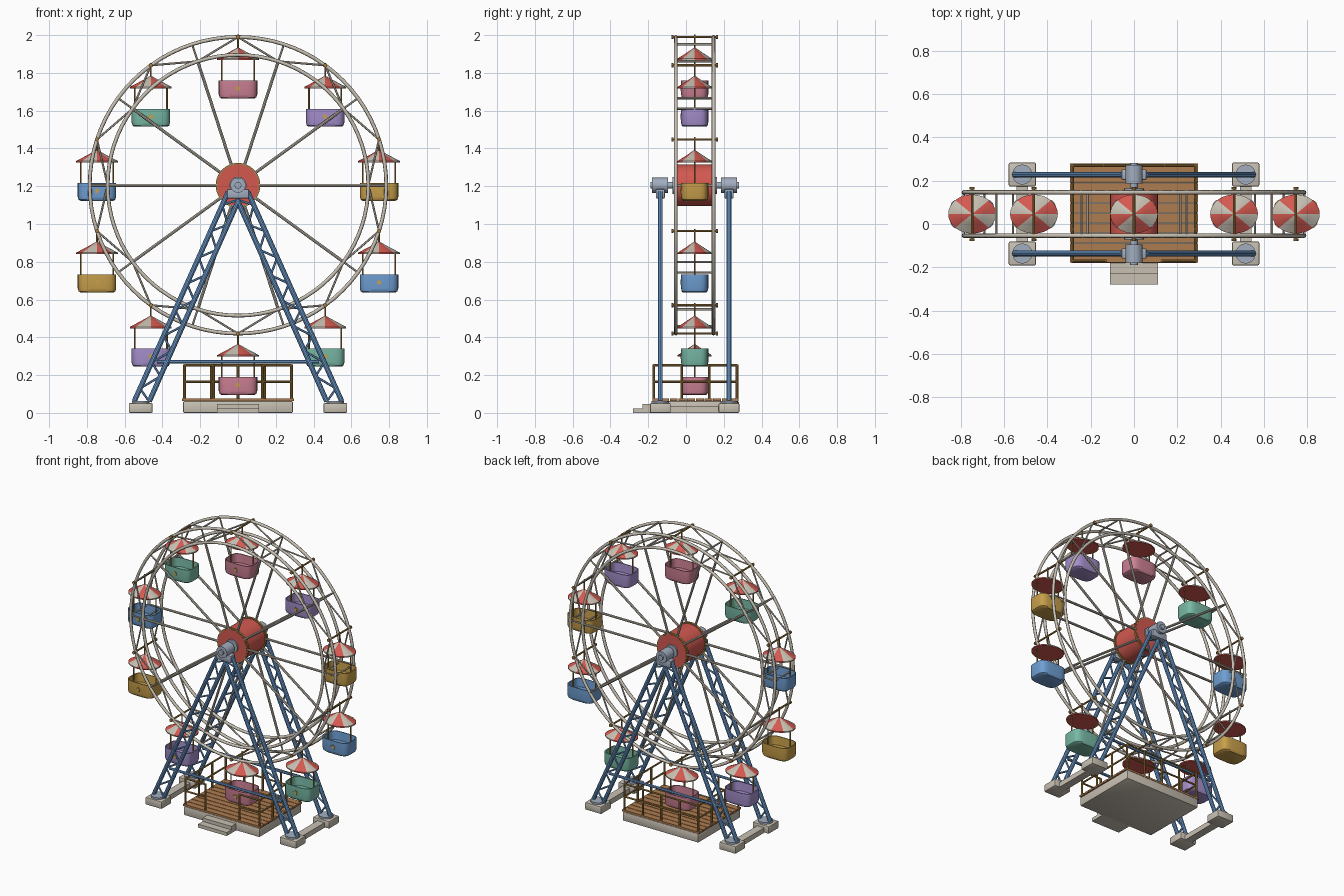
import bpy, bmesh
from math import sin, cos, pi, radians, copysign
from mathutils import Vector, Matrix

cube = bpy.data.objects.get("Cube")
if cube:
    bpy.data.objects.remove(cube, do_unlink=True)


def material(name, r, g, b):
    m = bpy.data.materials.new(name)
    m.use_nodes = True
    m.diffuse_color = (r, g, b, 1)
    m.node_tree.nodes["Principled BSDF"].inputs["Base Color"].default_value = (r, g, b, 1)
    return m


CREAM = material("cream", 0.58, 0.53, 0.45)
RED = material("red", 0.65, 0.10, 0.08)
BLUE = material("blue", 0.16, 0.35, 0.66)
STEEL = material("steel", 0.36, 0.42, 0.52)
GOLD = material("gold", 0.58, 0.35, 0.07)
BRASS = material("brass", 0.38, 0.21, 0.05)
WOOD = material("wood", 0.42, 0.20, 0.08)
PINK = material("pink", 0.61, 0.22, 0.30)
PURPLE = material("purple", 0.38, 0.28, 0.61)
GREEN = material("green", 0.19, 0.49, 0.38)

YC = 0.046          # wheel plane
HUB_Z = 1.205       # axle height
R_OUT, R_IN = 0.785, 0.69
SIDE = 0.1          # half distance between the two wheel faces
FRAME = 0.182       # half distance between the two supports


def finish(name, bm, *mats):
    bmesh.ops.recalc_face_normals(bm, faces=bm.faces)
    mesh = bpy.data.meshes.new(name)
    bm.to_mesh(mesh)
    bm.free()
    for m in mats:
        mesh.materials.append(m)
    ob = bpy.data.objects.new(name, mesh)
    bpy.context.collection.objects.link(ob)
    bpy.ops.object.select_all(action='DESELECT')
    ob.select_set(True)
    bpy.context.view_layer.objects.active = ob
    bpy.ops.object.shade_smooth_by_angle(angle=radians(35))
    return ob


def rod(bm, a, b, r, sides=8):
    a, b = Vector(a), Vector(b)
    d = b - a
    mat = Matrix.Translation((a + b) / 2) @ d.to_track_quat('Z', 'Y').to_matrix().to_4x4()
    bmesh.ops.create_cone(bm, cap_ends=True, segments=sides, radius1=r, radius2=r,
                          depth=d.length, matrix=mat)


def box(bm, lo, hi):
    lo, hi = Vector(lo), Vector(hi)
    mat = Matrix.Translation((lo + hi) / 2) @ Matrix.Diagonal((*(hi - lo), 1))
    bmesh.ops.create_cube(bm, size=1, matrix=mat)


def rods(name, mat, segments, r, sides=8):
    bm = bmesh.new()
    for a, b in segments:
        rod(bm, a, b, r, sides)
    return finish(name, bm, mat)


def boxes(name, mat, pairs, bevel=0):
    bm = bmesh.new()
    for lo, hi in pairs:
        box(bm, lo, hi)
    if bevel:
        bmesh.ops.bevel(bm, geom=bm.edges[:], offset=bevel, segments=2, affect='EDGES', profile=0.5)
    return finish(name, bm, mat)


def loft(bm, loops):
    rings = [[bm.verts.new(p) for p in loop] for loop in loops]
    n = len(rings[0])
    for a, b in zip(rings, rings[1:]):
        for i in range(n):
            j = (i + 1) % n
            bm.faces.new((a[i], a[j], b[j], b[i]))
    return rings


def on_wheel(deg, r, y=0.0):
    t = radians(deg)
    return Vector((r * cos(t), YC + y, HUB_Z + r * sin(t)))


# Wheel rims: two tubes on each face
for side, label in ((-1, "front"), (1, "back")):
    for r, part in ((R_OUT, "outer"), (R_IN, "inner")):
        bpy.ops.mesh.primitive_torus_add(
            location=(0, YC + side * SIDE, HUB_Z), rotation=(pi / 2, 0, 0),
            major_segments=80, minor_segments=8, major_radius=r, minor_radius=0.010)
        rim = bpy.context.object
        rim.name = f"{label}_{part}_rim"
        rim.data.materials.append(CREAM)
        bpy.ops.object.shade_smooth()

# Spokes, rim lattice and cross ties
spokes, lattice, ties, axles, knobs = [], [], [], [], []
for k in range(10):
    s, g = 36 * k, 36 * k + 18
    for y in (-SIDE, SIDE):
        spokes.append((on_wheel(s, 0.09, y), on_wheel(s, R_IN, y)))
        lattice += [(on_wheel(s, R_IN, y), on_wheel(s + d, R_OUT, y)) for d in (-18, 0, 18)]
        knobs.append((on_wheel(g, R_OUT, y * 1.13), on_wheel(g, R_OUT, y * 1.24)))
    ties += [(on_wheel(s, r, -SIDE), on_wheel(s, r, SIDE)) for r in (R_IN, R_OUT)]
    axles.append((on_wheel(g, R_OUT, -0.115), on_wheel(g, R_OUT, 0.115)))
rods("spokes", CREAM, spokes, 0.008)
rods("rim_lattice", CREAM, lattice, 0.0055, 6)
rods("rim_cross_ties", CREAM, ties, 0.006, 6)
rods("gondola_axles", BRASS, axles, 0.006)
rods("axle_knobs", BRASS, knobs, 0.011)

# Hub drum, rims, axle and bearings
hub = lambda y: (0, YC + y, HUB_Z)
rods("hub_drum", RED, [(hub(-0.108), hub(0.108))], 0.11, 40)
rods("hub_bands", BRASS, [(hub(s * 0.092), hub(s * 0.106)) for s in (-1, 1)], 0.118, 40)
rods("main_axle", STEEL, [(hub(-0.235), hub(0.235))], 0.018, 16)
rods("bearings", STEEL, [(hub(s * 0.14), hub(s * 0.225)) for s in (-1, 1)], 0.04, 24)
rods("hub_collars", STEEL, [(hub(s * 0.1), hub(s * 0.118)) for s in (-1, 1)], 0.045, 24)
boxes("bearing_blocks", STEEL,
      [((-0.058, YC + s * FRAME - 0.024, 1.135), (0.058, YC + s * FRAME + 0.024, 1.185))
       for s in (-1, 1)], 0.006)

# Supports: lattice legs in mirrored pairs
chords, braces, bars = [], [], []
STEPS = 16
for y in (YC - FRAME, YC + FRAME):
    for sx in (-1, 1):
        outer = (Vector((sx * 0.55, y, 0.06)), Vector((sx * 0.052, y, 1.17)))
        inner = (Vector((sx * 0.47, y, 0.06)), Vector((sx * -0.005, y, 1.13)))
        chords += [outer, inner]
        for i in range(STEPS):
            a, b = (outer, inner) if i % 2 else (inner, outer)
            braces.append((a[0].lerp(a[1], i / STEPS), b[0].lerp(b[1], (i + 1) / STEPS)))
    bars.append(((-0.43, y, 0.27), (0.43, y, 0.27)))
rods("leg_chords", BLUE, chords, 0.0135, 10)
rods("leg_braces", BLUE, braces, 0.006, 6)
rods("support_crossbars", BLUE, bars, 0.009)

# Footings with round plates and tie beams
feet = [(sx * 0.515, YC + sy * FRAME) for sx in (-1, 1) for sy in (-1, 1)]
boxes("footings", CREAM, [((x - 0.063, y - 0.055, 0), (x + 0.063, y + 0.055, 0.052))
                          for x, y in feet], 0.007)
rods("foot_plates", STEEL, [((x, y, 0.05), (x, y, 0.064)) for x, y in feet], 0.046, 24)
boxes("footing_beams", CREAM, [((sx * 0.515 - 0.027, YC - FRAME, 0), (sx * 0.515 + 0.027, YC + FRAME, 0.035))
                               for sx in (-1, 1)])

# Boarding platform with planks and steps
Y0, Y1, X1 = -0.18, 0.28, 0.29
boxes("platform_base", CREAM, [((-X1, Y0, 0), (X1, Y1, 0.062))], 0.006)
PLANKS = 10
pitch = (Y1 - Y0) / PLANKS
boxes("deck_planks", WOOD, [((-X1 - 0.006, Y0 + i * pitch + 0.002, 0.062),
                             (X1 + 0.006, Y0 + (i + 1) * pitch - 0.002, 0.075)) for i in range(PLANKS)])
boxes("steps", CREAM, [((-0.11, -0.28, 0), (0.11, -0.17, 0.024)),
                       ((-0.11, -0.23, 0), (0.11, -0.17, 0.048))])

# Railings, open at the steps
xe, yf, yb = X1 - 0.007, Y0 + 0.01, Y1 - 0.01
runs = [((-xe, yb), (xe, yb), 4)]
for sx in (-1, 1):
    runs += [((sx * xe, yf), (sx * xe, yb), 3), ((sx * xe, yf), (sx * 0.13, yf), 1)]
posts, rails = [], []
for a, b, n in runs:
    a, b = Vector((*a, 0.07)), Vector((*b, 0.07))
    for i in range(n + 1):
        p = a.lerp(b, i / n)
        posts.append((p, p + Vector((0, 0, 0.185))))
    rails += [(a + Vector((0, 0, h)), b + Vector((0, 0, h))) for h in (0.095, 0.182)]
rods("railing_posts", BRASS, posts, 0.007)
rods("railing_bars", BRASS, rails, 0.006)


# Gondola parts, modelled around their pivot
def tub_outline(scale, z):
    pts = []
    for i in range(40):
        t = 2 * pi * i / 40
        c, s = cos(t), sin(t)
        pts.append((scale * 0.102 * copysign(abs(c) ** 0.5, c),
                    scale * 0.072 * copysign(abs(s) ** 0.5, s), z))
    return pts


def make_tub(mat):
    bm = bmesh.new()
    rings = loft(bm, [tub_outline(s, z) for s, z in (
        (0.86, -0.325), (0.95, -0.319), (1, -0.303), (1, -0.23), (0.93, -0.23), (0.9, -0.29))])
    bm.faces.new(rings[0])
    bm.faces.new(rings[-1])
    return finish("gondola_tub", bm, mat)


def make_canopy():
    bm = bmesh.new()
    n = 32
    loops = [[(0.11 * s * cos(2 * pi * i / n), 0.09 * s * sin(2 * pi * i / n), z) for i in range(n)]
             for s, z in ((1, -0.122), (1, -0.114), (0.5, -0.085), (0.06, -0.058))]
    rings = loft(bm, loops)
    for f in bm.faces:              # alternating wedges
        f.material_index = (f.index if f.index >= 0 else 0)
    bm.faces.index_update()
    for f in bm.faces:
        f.material_index = (f.index % n) // 4 % 2
    bm.faces.new(rings[0])
    bm.faces.new(rings[-1])
    return finish("gondola_canopy", bm, RED, CREAM)


def make_hanger():
    up = [((0, 0, -0.07), (0, 0, 0.012))]
    up += [((sx * 0.086, 0, -0.29), (sx * 0.086, 0, -0.118)) for sx in (-1, 1)]
    return rods("gondola_hanger", BRASS, up, 0.0045)


def make_emblem():
    bm = bmesh.new()
    pts = [(0.017 * (1 if i % 2 == 0 else 0.5) * sin(pi * i / 5), 0.017 * (1 if i % 2 == 0 else 0.5) * cos(pi * i / 5))
           for i in range(10)]
    rings = loft(bm, [[(x, y, z - 0.272) for x, z in pts] for y in (-0.076, -0.07)])
    bm.faces.new(rings[0])
    bm.faces.new(rings[1])
    return finish("gondola_star", bm, GOLD)


# Ten gondolas, clockwise from the top
colours = (PINK, PURPLE, GOLD, BLUE, GREEN)
tubs = [make_tub(c) for c in colours]
shared = [make_canopy(), make_hanger(), make_emblem()]
for k in range(10):
    spot = on_wheel(90 - 36 * k, R_OUT)
    for part in [tubs[k % 5]] + shared:
        ob = part
        if k >= (5 if part in tubs else 1):
            ob = part.copy()
            bpy.context.collection.objects.link(ob)
        ob.location = spot
